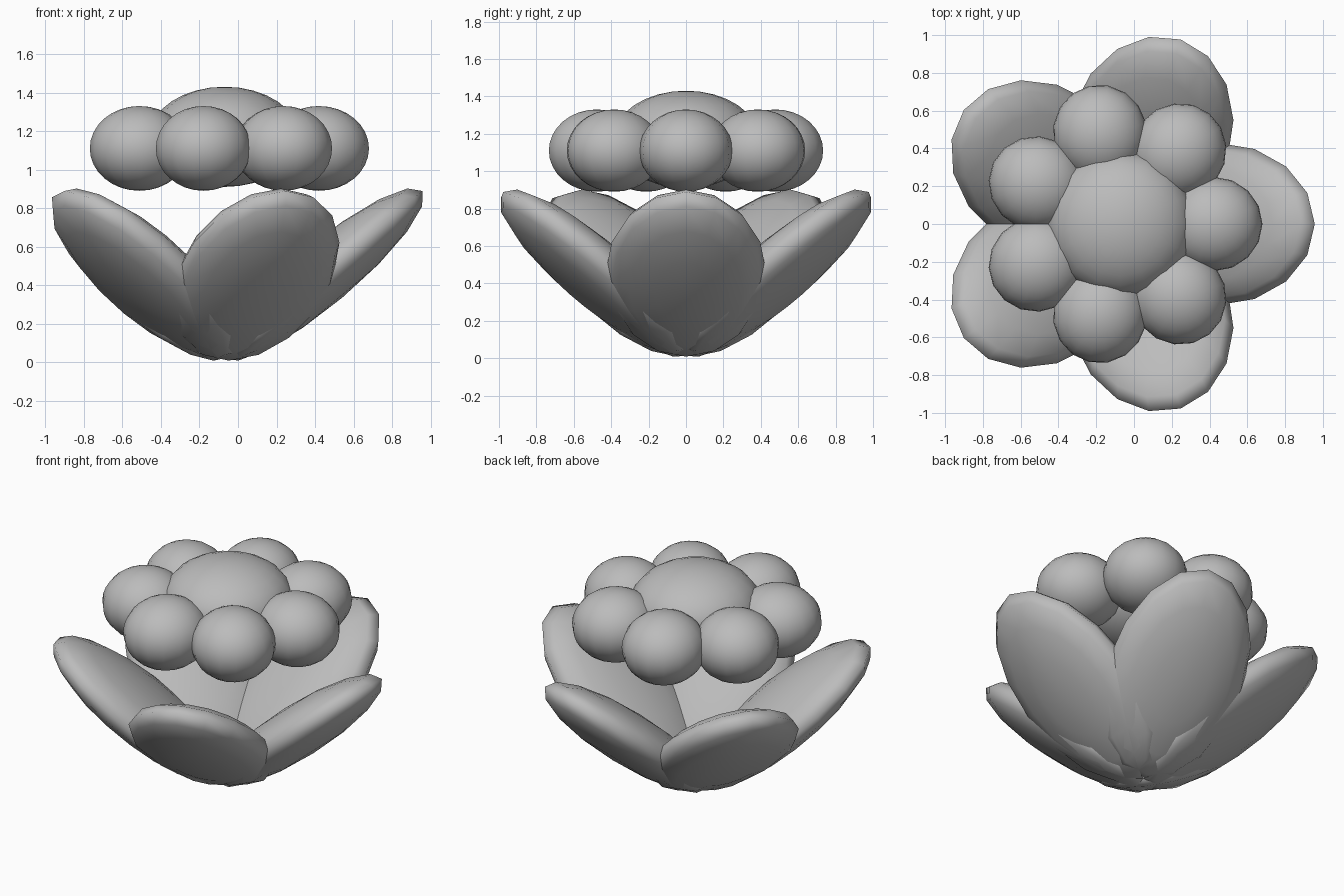
import bpy
from math import cos, sin, radians, tau
from mathutils import Matrix, Vector

cube = bpy.data.objects.get("Cube")
if cube:
    bpy.data.objects.remove(cube, do_unlink=True)

AXIS = Vector((-0.07, 0, 0))  # the flower's own axis sits slightly off centre

grey = bpy.data.materials.new("plain_grey")
grey.use_nodes = True
colour = (0.5, 0.5, 0.5, 1)
grey.diffuse_color = colour
grey.node_tree.nodes["Principled BSDF"].inputs["Base Color"].default_value = colour


def ellipsoid(name, radius, height, size, turn=0.0, tilt=0.0, rings=16):
    """Squashed sphere set out from the axis, turned about it and tilted up."""
    bpy.ops.mesh.primitive_uv_sphere_add(segments=16, ring_count=rings, radius=1)
    obj = bpy.context.object
    obj.name = name
    obj.data.transform(Matrix.Rotation(turn, 4, 'Z')
                       @ Matrix.Translation((radius, 0, height))
                       @ Matrix.Rotation(-tilt, 4, 'Y')
                       @ Matrix.Diagonal((*size, 1)))
    obj.location = AXIS
    obj.data.materials.append(grey)
    bpy.ops.object.shade_smooth()
    return obj


# Cup of five thick petals leaning outward
for i in range(5):
    ellipsoid(f"petal_{i + 1}", 0.51, 0.455, (0.675, 0.43, 0.157),
              tau * i / 5, radians(40), rings=8)

# Ring of seven round florets
for i in range(7):
    ellipsoid(f"floret_{i + 1}", 0.49, 1.11, (0.26, 0.25, 0.22), tau * i / 7)

# Domed centre
ellipsoid("flower_centre", 0, 1.17, (0.39, 0.39, 0.26))
